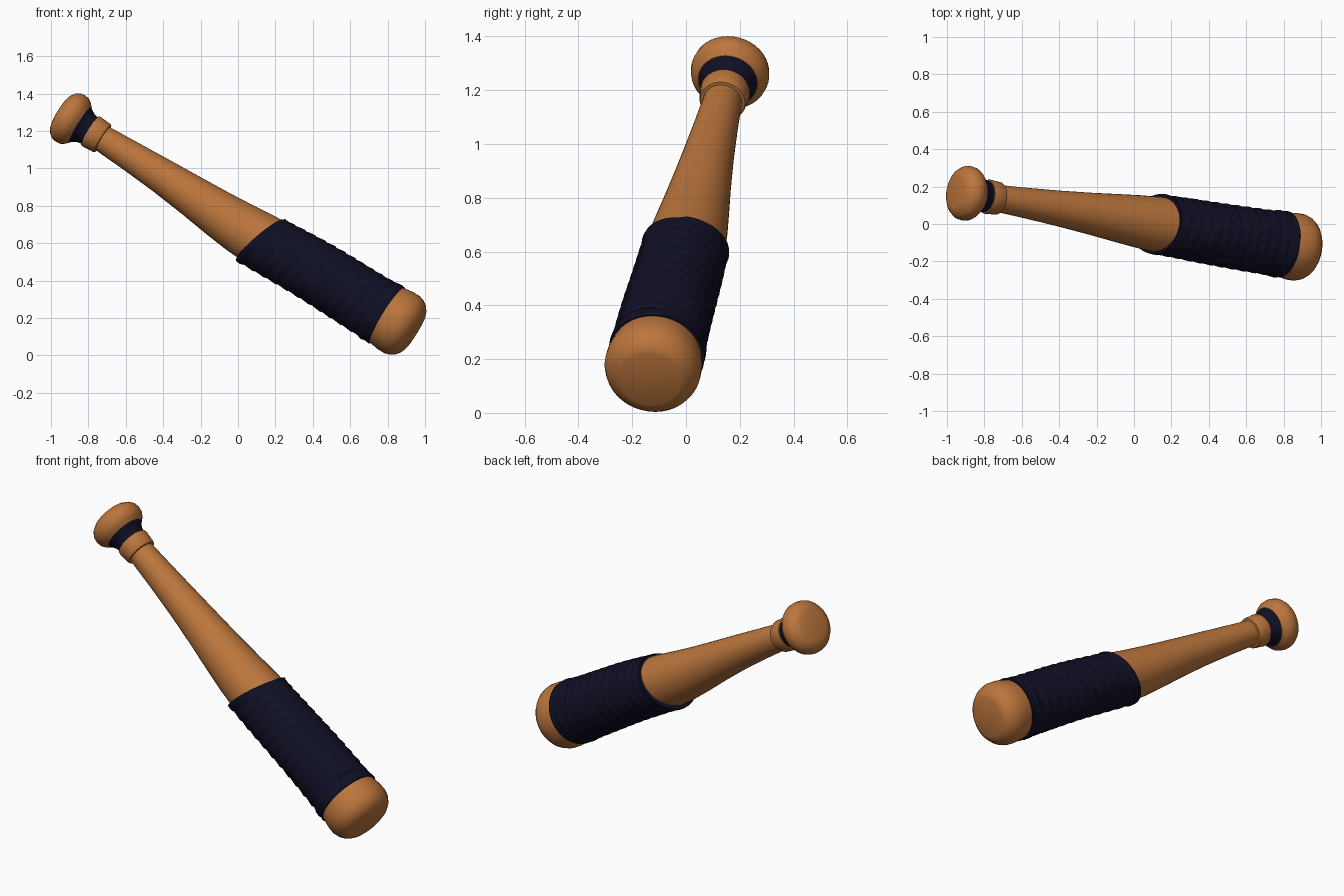
import bpy, bmesh, math
from mathutils import Vector

if "Cube" in bpy.data.objects:
    bpy.data.objects.remove(bpy.data.objects["Cube"])

SIDES = 40
START = Vector((-0.95, 0.173, 1.30))
END = Vector((0.94, -0.135, 0.125))
AXIS = (END - START).normalized()
UP = (Vector((0, 0, 1)) - AXIS * AXIS.z).normalized()
SIDE = AXIS.cross(UP)


def material(name, rgb):
    m = bpy.data.materials.new(name)
    m.use_nodes = True
    m.diffuse_color = (*rgb, 1)
    bsdf = m.node_tree.nodes["Principled BSDF"]
    bsdf.inputs["Base Color"].default_value = (*rgb, 1)
    bsdf.inputs["Roughness"].default_value = 0.8
    return m


WOOD = material("warm wood", (0.50, 0.18, 0.046))
TAPE = material("navy tape", (0.005, 0.005, 0.019))


def sag(t):
    # The shaft droops slightly around its middle
    return 0.017 * math.exp(-((t - 1.15) / 0.35) ** 2)


def turned(name, profile, mat, slant=lambda t, a: 0, ridge=lambda t, a: 0):
    """Lathe (distance, radius) pairs around the bat's axis, with capped ends."""
    bm = bmesh.new()
    rings = []
    for t, r in profile:
        ring = []
        for i in range(SIDES):
            a = math.tau * i / SIDES
            tt = t + slant(t, a)
            rr = r + ridge(t, a)
            ring.append(bm.verts.new(
                START + AXIS * tt
                + UP * (rr * math.cos(a) - sag(tt))
                + SIDE * rr * math.sin(a)))
        rings.append(ring)
    for lo, hi in zip(rings, rings[1:]):
        for i in range(SIDES):
            j = (i + 1) % SIDES
            bm.faces.new((lo[i], lo[j], hi[j], hi[i]))
    bm.faces.new(rings[0])
    bm.faces.new(rings[-1])
    bmesh.ops.recalc_face_normals(bm, faces=bm.faces)
    mesh = bpy.data.meshes.new(name)
    bm.to_mesh(mesh)
    bm.free()
    mesh.materials.append(mat)
    ob = bpy.data.objects.new(name, mesh)
    bpy.context.collection.objects.link(ob)
    bpy.ops.object.select_all(action="DESELECT")
    ob.select_set(True)
    bpy.context.view_layer.objects.active = ob
    bpy.ops.object.shade_smooth_by_angle(angle=math.radians(40))
    return ob


# Rounded knob at the grip end
turned("knob", [(-0.004, 0.085), (0.002, 0.105), (0.018, 0.128), (0.04, 0.143),
                (0.065, 0.147), (0.09, 0.143), (0.11, 0.130), (0.128, 0.112)], WOOD)

# Concave taped neck between knob and collar
turned("neck_tape", [(0.122, 0.114), (0.14, 0.100), (0.16, 0.089),
                     (0.18, 0.084), (0.21, 0.082)], TAPE)

# Raised wooden collar
turned("collar", [(0.188, 0.080), (0.190, 0.090), (0.20, 0.093), (0.23, 0.090),
                  (0.262, 0.088), (0.27, 0.084), (0.272, 0.070)], WOOD)

# Tapering shaft, barrel and rounded tip
turned("shaft_and_barrel", [(0.24, 0.070), (0.30, 0.074), (0.45, 0.082), (0.65, 0.095),
                            (0.85, 0.111), (1.01, 0.126), (1.15, 0.139), (1.29, 0.149),
                            (1.6, 0.158), (2.04, 0.164), (2.09, 0.174), (2.13, 0.180),
                            (2.17, 0.180), (2.20, 0.171), (2.225, 0.154),
                            (2.242, 0.132), (2.25, 0.112)], WOOD)

# Overlapping tape wrap with a slanted upper edge and spiral ridges
T0, T1, STEPS = 1.28, 2.075, 72


def tape_slant(t, a):
    fade = max(0, 1 - (t - T0) / (T1 - T0))
    return (0.05 * math.cos(a) - 0.012 * math.sin(a)) * fade


def tape_ridge(t, a):
    if t <= T0 or t >= T1:
        return 0
    turn = (t - T0) / 0.066 + a / math.tau
    wobble = 0.0015 * math.sin(3 * a + 9 * t)
    return 0.007 * (turn % 1) - 0.003 + wobble


wrap = [(T0, 0.140)]
for k in range(STEPS + 1):
    f = k / STEPS
    lip = 0.004 if f > 0.93 or f < 0.04 else 0
    wrap.append((T0 + 0.001 + (T1 - T0 - 0.002) * f, 0.158 + 0.016 * f ** 0.8 + lip))
wrap.append((T1, 0.155))
turned("tape_wrap", wrap, TAPE, tape_slant, tape_ridge)
